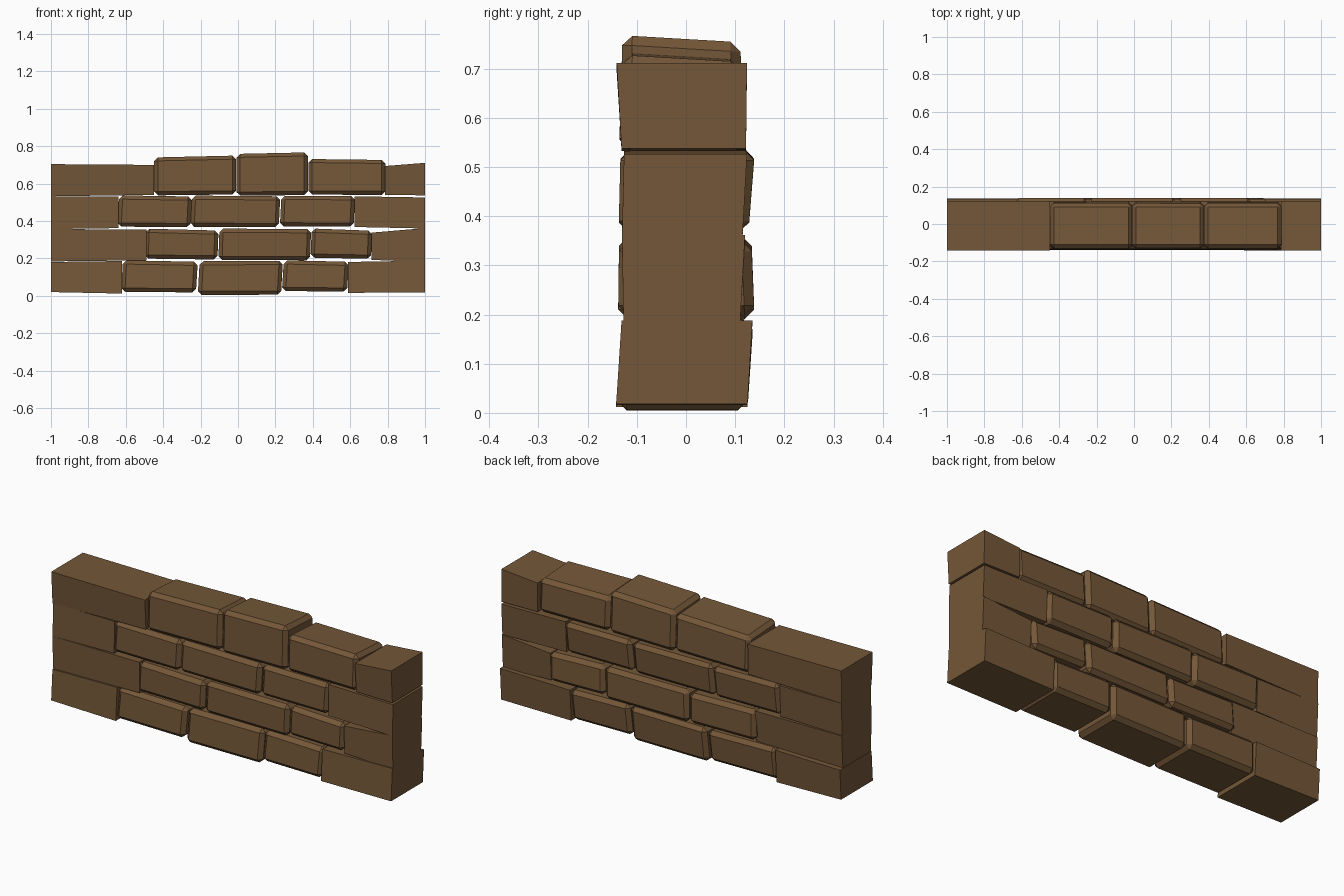
import bpy, bmesh

if "Cube" in bpy.data.objects:
    bpy.data.objects.remove(bpy.data.objects["Cube"])

stone = bpy.data.materials.new("brown_stone")
stone.diffuse_color = (0.175, 0.096, 0.040, 1)
stone.use_nodes = True
stone.node_tree.nodes["Principled BSDF"].inputs["Base Color"].default_value = stone.diffuse_color


def block(name, xs, bottom, top, lean, pitch=0.0, skew=0.0, bevel=0.0):
    """Six-sided stone. xs: left/right x; bottom/top: z at left/right;
    lean: y of front bottom, front top, back bottom, back top;
    pitch: drop of the top towards the back; skew: x shift of the top."""
    bm = bmesh.new()
    bmesh.ops.create_cube(bm, size=2)
    for v in bm.verts:
        i, back, up = int(v.co.x > 0), int(v.co.y > 0), int(v.co.z > 0)
        z = (top if up else bottom)[i] - (pitch if back and up else 0)
        v.co = (xs[i] + skew * (up - 0.5), lean[2 * back + up], z)
    if bevel:
        bmesh.ops.bevel(bm, geom=bm.edges[:], offset=bevel, segments=1,
                        profile=0.5, affect='EDGES')
    bmesh.ops.recalc_face_normals(bm, faces=bm.faces[:])
    me = bpy.data.meshes.new(name)
    bm.to_mesh(me)
    bm.free()
    me.materials.append(stone)
    ob = bpy.data.objects.new(name, me)
    bpy.context.collection.objects.link(ob)


# Chamfered middle stones per course: x left, x right, z bottom, z top, rise to the right
middle = [
    [(-.62, -.22, .018, .186, -.008), (-.21, .235, .005, .186, .002), (.24, .588, .022, .186, -.008)],
    [(-.497, -.107, .194, .354, -.010), (-.102, .388, .190, .358, -.003), (.391, .714, .198, .354, -.012)],
    [(-.64, -.25, .367, .534, -.006), (-.25, .222, .367, .534, -.004), (.228, .622, .370, .534, -.002)],
    [(-.448, -.010, .537, .746, .010), (-.008, .374, .535, .764, .008), (.376, .788, .539, .730, -.005)],
]
# Front bottom, front top, back bottom, back top depth of each course
mid_lean = [(-.141, -.130, .125, .137), (-.138, -.136, .139, .133),
            (-.137, -.133, .127, .140), (-.136, -.129, .120, .110)]
end_lean = [(-.142, -.131, .125, .135), (-.127, -.130, .110, .120),
            (-.130, -.126, .115, .124), (-.131, -.141, .122, .124)]
skews = [.010, .006, .008, .0]
# Sawn end stones: inner x, then bottom (left, right), top (left, right)
left_end = [(-.62, (.020, .012), (.181, .186)), (-.49, (.184, .190), (.357, .354)),
            (-.638, (.357, .362), (.532, .530)), (-.45, (.532, .540), (.704, .700))]
right_end = [(.588, (.016, .018), (.181, .188)), (.715, (.192, .181), (.338, .362)),
             (.622, (.368, .360), (.532, .526)), (.787, (.540, .537), (.694, .711))]

for r in range(4):
    for k, (x0, x1, z0, z1, rise) in enumerate(middle[r]):
        h = rise / 2
        block(f"stone_{r + 1}_{k + 1}", (x0, x1), (z0 - min(h, 0), z0 + max(h, 0)),
              (z1 - h, z1 + h), mid_lean[r], pitch=.014 if r == 3 else 0,
              skew=skews[r], bevel=.020)
    x, b, t = left_end[r]
    block(f"left_end_{r + 1}", (-1, x), b, t, end_lean[r])
    x, b, t = right_end[r]
    block(f"right_end_{r + 1}", (x, 1), b, t, end_lean[r])
